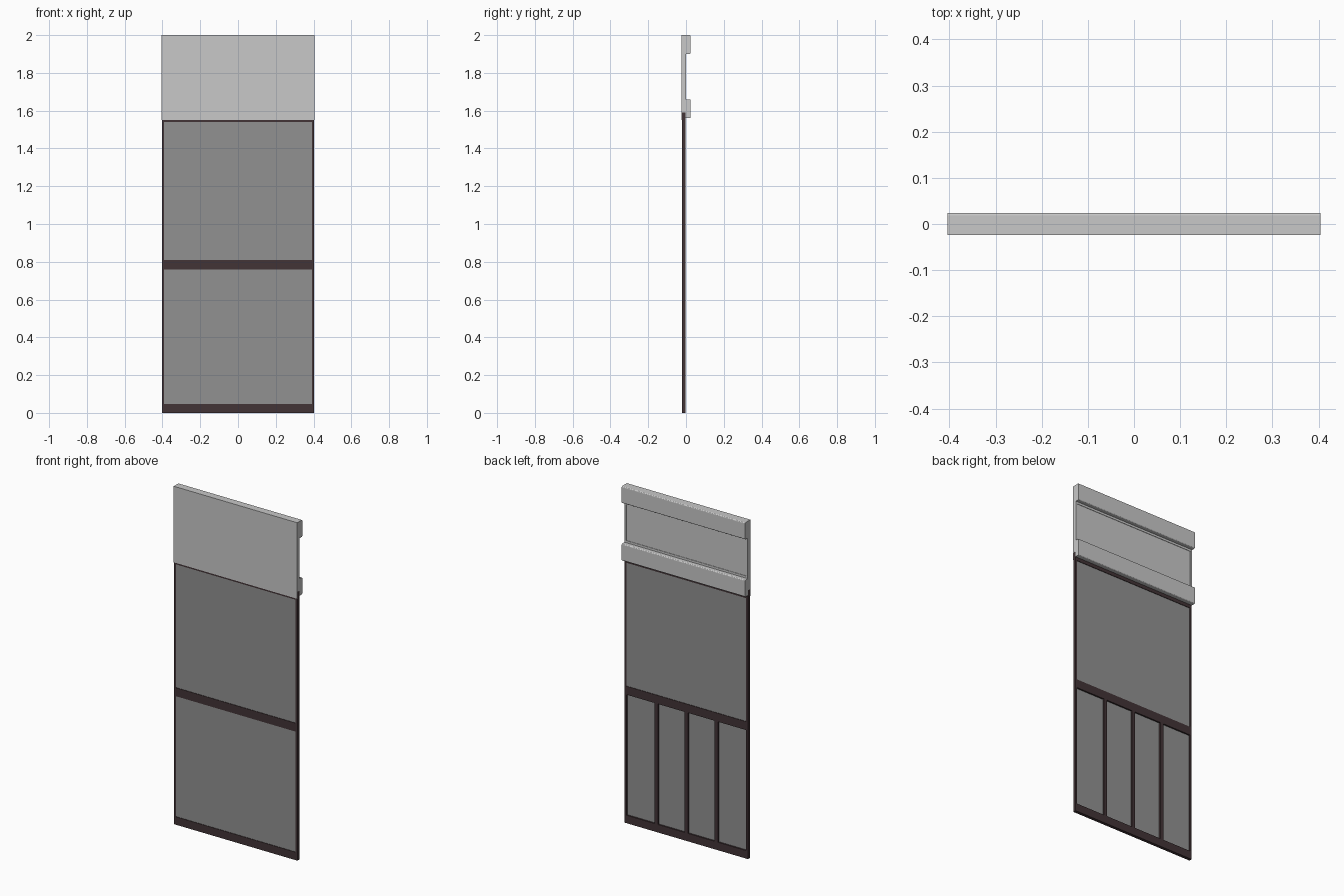
import bpy, bmesh, math
from mathutils import Vector

if "Cube" in bpy.data.objects:
    bpy.data.objects.remove(bpy.data.objects["Cube"])


def material(name, rgb):
    m = bpy.data.materials.new(name)
    m.diffuse_color = (*rgb, 1)
    m.use_nodes = True
    m.node_tree.nodes["Principled BSDF"].inputs["Base Color"].default_value = m.diffuse_color
    return m


LIGHT = material("light grey metal", (0.58, 0.58, 0.58))
GLASS = material("grey panel", (0.283, 0.283, 0.283))
DARK = material("dark brown frame", (0.054, 0.034, 0.037))


def finish(name, bm, mat):
    bmesh.ops.recalc_face_normals(bm, faces=bm.faces)
    me = bpy.data.meshes.new(name)
    bm.to_mesh(me)
    bm.free()
    me.materials.append(mat)
    ob = bpy.data.objects.new(name, me)
    bpy.context.collection.objects.link(ob)
    return ob


def box(name, x, y, z, mat):
    bm = bmesh.new()
    bmesh.ops.create_cube(bm, size=1)
    for v in bm.verts:
        v.co = [(a + b) / 2 + c * (b - a) for (a, b), c in zip((x, y, z), v.co)]
    return finish(name, bm, mat)


def rounded(points, steps=4):
    # each point is y, z, corner radius (right-angled corners)
    out = []
    for i, (y, z, r) in enumerate(points):
        p = Vector((y, z))
        if r == 0:
            out.append(p)
            continue
        a = (Vector(points[i - 1][:2]) - p).normalized() * r
        b = (Vector(points[(i + 1) % len(points)][:2]) - p).normalized() * r
        for k in range(steps + 1):
            t = k / steps * math.pi / 2
            out.append(p + a * (1 - math.sin(t)) + b * (1 - math.cos(t)))
    return out


# Header: one cross-section with two rounded rear rails and a slot for the door
R = 0.006
profile = rounded([
    (-0.024, 1.55, 0), (-0.024, 2.0, 0),
    (0.024, 2.0, R), (0.024, 1.9, R), (0.0, 1.9, 0),
    (0.0, 1.66, 0), (0.024, 1.66, R), (0.024, 1.56, R),
    (-0.003, 1.56, 0), (-0.003, 1.59, 0), (-0.021, 1.59, 0), (-0.021, 1.55, 0)])
bm = bmesh.new()
face = bm.faces.new([bm.verts.new((-0.404, p.x, p.y)) for p in profile])
ext = bmesh.ops.extrude_face_region(bm, geom=[face])
for v in ext["geom"]:
    if isinstance(v, bmesh.types.BMVert):
        v.co.x = 0.404
# shallow inset field on the rear of the thin web
bm.normal_update()
web = [f for f in bm.faces if len(f.verts) == 4
       and all(abs(v.co.y) < 1e-5 for v in f.verts)]
bmesh.ops.recalc_face_normals(bm, faces=bm.faces)
bmesh.ops.inset_individual(bm, faces=web, thickness=0.018)
bmesh.ops.inset_individual(bm, faces=web, thickness=0.0005, depth=-0.002)
header = finish("header", bm, LIGHT)

# Door frame: stiles and rails
Y = (-0.021, -0.003)
for side, s in (("left", -1), ("right", 1)):
    box(side + "_stile", sorted((s * 0.392, s * 0.403)), Y, (0, 1.59), DARK)
for name, z in (("bottom_rail", (0, 0.047)), ("middle_rail", (0.76, 0.81)),
                ("top_rail", (1.54, 1.59))):
    box(name, (-0.392, 0.392), Y, z, DARK)

# Door panels
box("upper_panel", (-0.392, 0.392), (-0.018, -0.006), (0.81, 1.54), GLASS)
box("lower_panel", (-0.392, 0.392), (-0.018, -0.012), (0.047, 0.76), GLASS)

# Rear bars behind the lower panel
for i in (-1, 0, 1):
    box("rear_bar", (i * 0.196 - 0.011, i * 0.196 + 0.011), (-0.012, -0.003),
        (0.047, 0.76), DARK)
